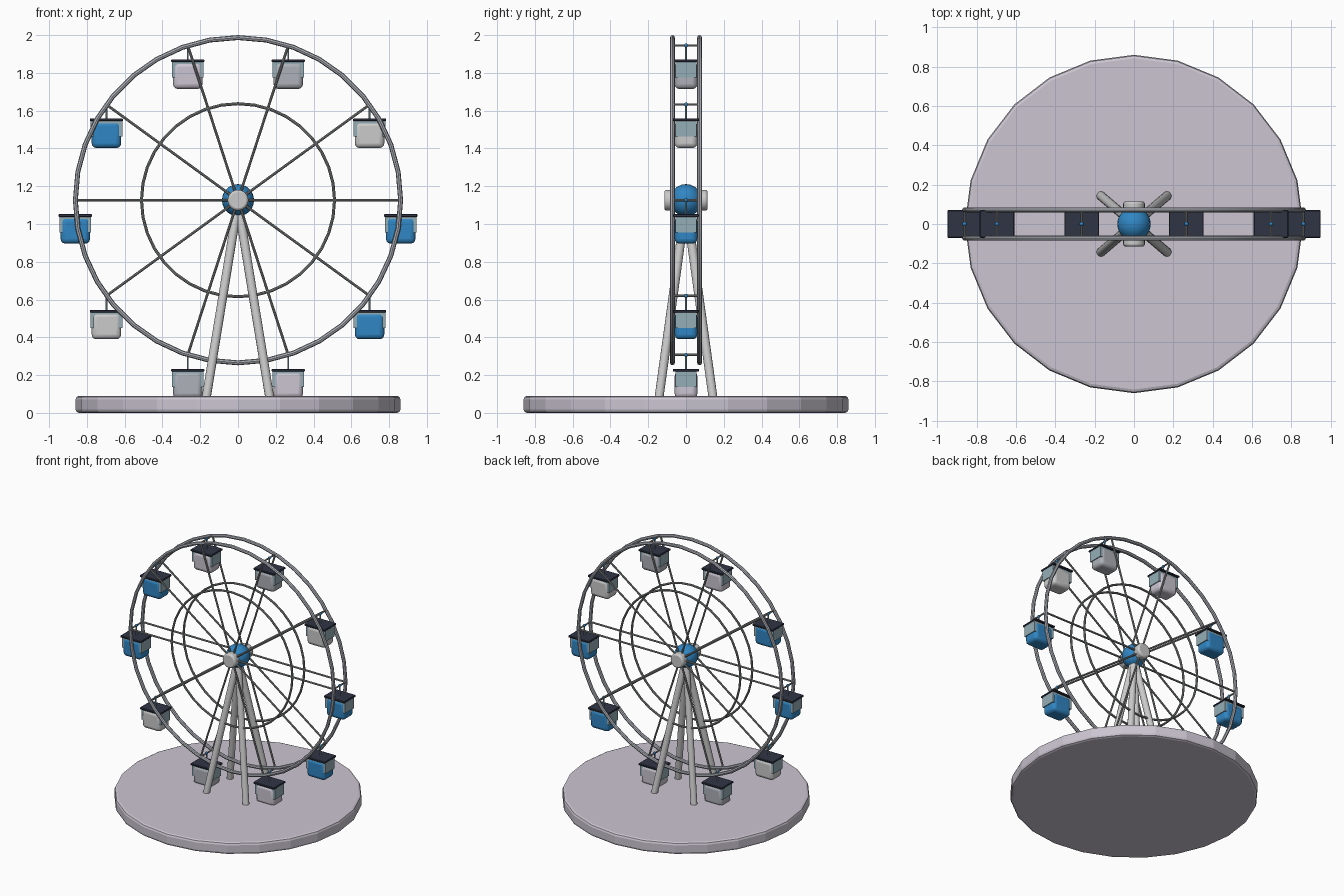
import bpy
from math import pi, cos, sin, radians
from mathutils import Vector

if "Cube" in bpy.data.objects:
    bpy.data.objects.remove(bpy.data.objects["Cube"])

HUB_Z, RIM, INNER, SIDE = 1.126, 0.861, 0.511, 0.072


def mat(name, r, g, b):
    m = bpy.data.materials.new(name)
    m.diffuse_color = (r, g, b, 1)
    m.use_nodes = True
    m.node_tree.nodes["Principled BSDF"].inputs["Base Color"].default_value = m.diffuse_color
    return m


BLUE = mat("blue", 0.03, 0.24, 0.55)
LIGHT = mat("light_grey", 0.68, 0.68, 0.68)
MID = mat("mid_grey", 0.42, 0.44, 0.48)
LILAC = mat("lilac", 0.60, 0.56, 0.64)
DARK = mat("dark_roof", 0.03, 0.035, 0.06)
GLASS = mat("glass", 0.30, 0.42, 0.47)
STEEL = mat("steel", 0.28, 0.29, 0.29)


def finish(name, material, bevel=0, segments=2, smooth=True):
    o = bpy.context.object
    o.name = name
    if material:
        o.data.materials.append(material)
    bpy.ops.object.transform_apply(location=False, rotation=True, scale=True)
    if smooth:
        bpy.ops.object.shade_smooth_by_angle(angle=radians(35))
    if bevel:
        b = o.modifiers.new("bevel", "BEVEL")
        b.width, b.segments = bevel, segments
        b.limit_method = "ANGLE"
        b.angle_limit = radians(40)
    return o


def rod(name, a, b, r, material=None, sides=10, bevel=0):
    a, b = Vector(a), Vector(b)
    d = b - a
    bpy.ops.mesh.primitive_cylinder_add(
        vertices=sides, radius=r, depth=d.length, location=(a + b) / 2,
        rotation=d.to_track_quat("Z", "Y").to_euler())
    return finish(name, material, bevel, smooth=sides >= 10)


def box(name, loc, size, material, bevel=0, segments=2):
    bpy.ops.mesh.primitive_cube_add(size=1, location=loc)
    bpy.context.object.scale = size
    return finish(name, material, bevel, segments, smooth=False)


def ball(name, loc, r, material, seg=24):
    bpy.ops.mesh.primitive_uv_sphere_add(segments=seg, ring_count=seg // 2, radius=r, location=loc)
    return finish(name, material)


# Base disc
bpy.ops.mesh.primitive_cylinder_add(vertices=24, radius=0.86, depth=0.09, location=(0, 0, 0.045))
finish("base", LILAC, 0.018, smooth=False)

# Hub, axle and support legs
hub = (0, 0, HUB_Z)
ball("hub", hub, 0.085, BLUE)
rod("axle", (0, -0.115, HUB_Z), (0, 0.115, HUB_Z), 0.055, LIGHT, 24, 0.012)
for sx in (-1, 1):
    for sy in (-1, 1):
        rod("support_leg", (sx * 0.168, sy * 0.143, 0.08), (0, 0, 1.11), 0.024, None, 12)

# Two wheel sides: outer ring, inner ring, spokes
for y in (-SIDE, SIDE):
    for name, radius, tube in (("outer_ring", RIM, 0.013), ("inner_ring", INNER, 0.008)):
        bpy.ops.mesh.primitive_torus_add(
            major_segments=36, minor_segments=8, major_radius=radius, minor_radius=tube,
            location=(0, y, HUB_Z), rotation=(pi / 2, 0, 0))
        finish(name, MID if name == "outer_ring" else STEEL).data
        bpy.ops.object.shade_smooth_by_angle(angle=radians(60))
    for k in range(5):
        a = k * pi / 5
        dx, dz = RIM * cos(a), RIM * sin(a)
        rod("spoke", (-dx, y, HUB_Z - dz), (dx, y, HUB_Z + dz), 0.007, STEEL, 8)

# Gondolas hanging from cross rods at the spoke ends
BODY = (BLUE, LIGHT, MID, LILAC, BLUE)
for k in range(10):
    a = k * pi / 5
    x, z = RIM * cos(a), HUB_Z + RIM * sin(a)
    rod("cross_rod", (x, -SIDE, z), (x, SIDE, z), 0.006, STEEL, 8)
    ball("pivot", (x, 0, z), 0.011, BLUE, 12)
    rod("hanger", (x, 0, z), (x, 0, z - 0.085), 0.005, GLASS, 8)
    box("gondola_roof", (x, 0, z - 0.081), (0.176, 0.14, 0.014), DARK, 0.003, 1)
    box("gondola_window", (x, 0, z - 0.128), (0.168, 0.11, 0.084), GLASS)
    box("gondola_body", (x, 0, z - 0.159), (0.156, 0.12, 0.142), BODY[k % 5], 0.025, 3)
    bpy.ops.object.shade_smooth_by_angle(angle=radians(35))
